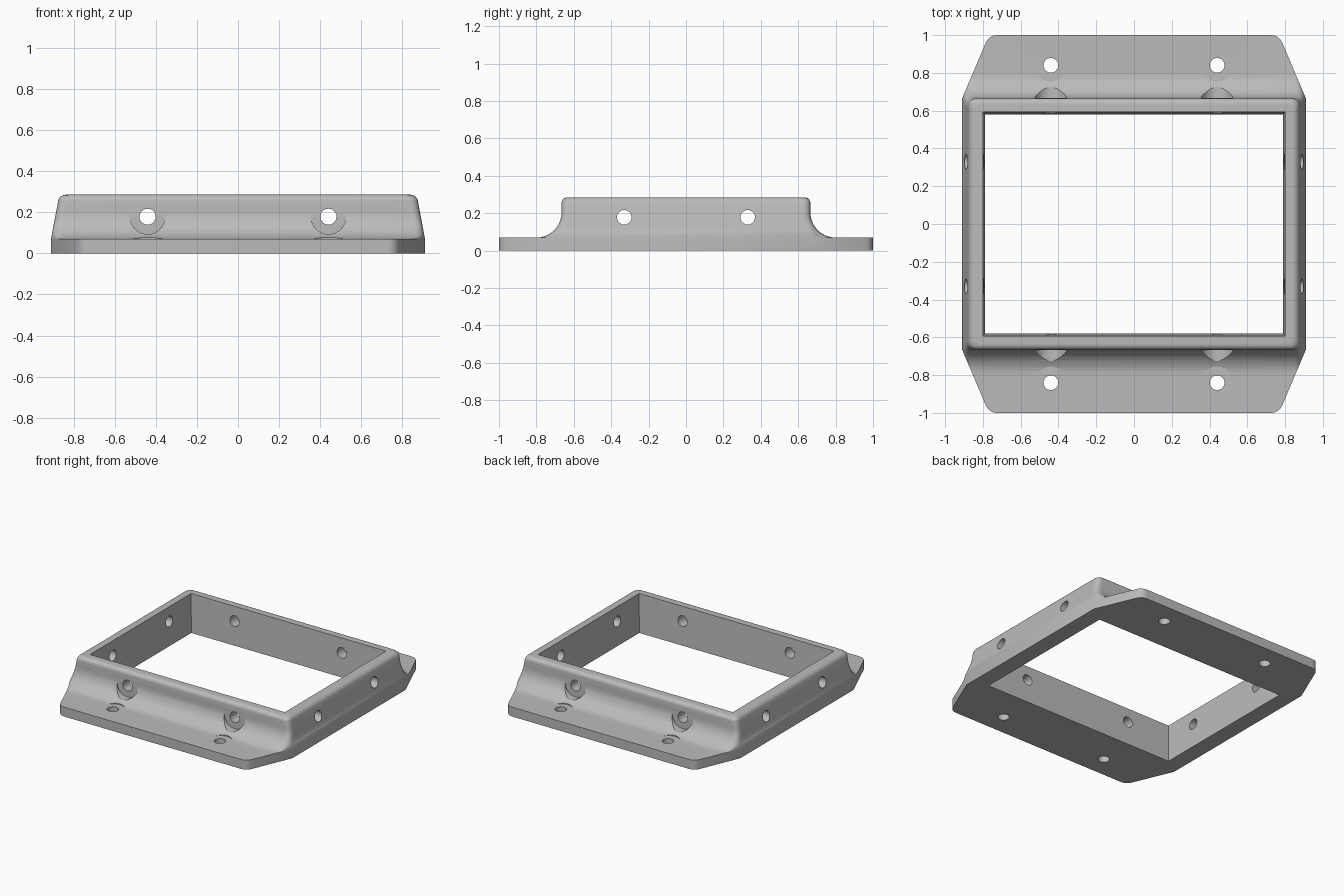
import bpy, bmesh, math
from mathutils import Vector

if "Cube" in bpy.data.objects:
    bpy.data.objects.remove(bpy.data.objects["Cube"])

FLANGE, TOP, WALL_Y, BASE_X = 0.07, 0.285, 0.665, 0.91
FILLET, ROUND, CORNER, SEG = 0.135, 0.03, 0.045, 6

grey = bpy.data.materials.new("plain grey")
grey.diffuse_color = (0.50, 0.50, 0.50, 1)
grey.use_nodes = True
grey.node_tree.nodes["Principled BSDF"].inputs["Base Color"].default_value = grey.diffuse_color


def make_object(name, bm):
    bmesh.ops.recalc_face_normals(bm, faces=bm.faces[:])
    mesh = bpy.data.meshes.new(name)
    bm.to_mesh(mesh)
    bm.free()
    mesh.materials.append(grey)
    obj = bpy.data.objects.new(name, mesh)
    bpy.context.collection.objects.link(obj)
    return obj


def loft(name, rings):
    """Skin a stack of equal-length point rings and cap both ends."""
    bm = bmesh.new()
    rows = [[bm.verts.new(p) for p in ring] for ring in rings]
    n = len(rows[0])
    for a, b in zip(rows, rows[1:]):
        for i in range(n):
            j = (i + 1) % n
            bm.faces.new((a[i], a[j], b[j], b[i]))
    bm.faces.new(rows[0][::-1])
    bm.faces.new(rows[-1])
    return make_object(name, bm)


def side_x(z):
    """Half width: upright flange edge, then leaning side wall."""
    return BASE_X - max(0, z - FLANGE) * 0.19


def outline(w, f, z):
    """Plan outline with angled flange ends and rounded corners."""
    slope = 0.14 / 0.33
    yc = min(WALL_Y + (BASE_X - w) / slope, f - CORNER)
    xc = min(w, BASE_X - slope * (f - WALL_Y))
    shoulder, corner = Vector((w, yc)), Vector((xc, f))
    edge = shoulder - corner
    a = corner + edge.normalized() * min(CORNER, edge.length * 0.98)
    b = corner - Vector((CORNER, 0))
    quarter = [shoulder]
    for i in range(SEG + 1):
        t = i / SEG
        quarter.append(a * (1 - t) ** 2 + corner * 2 * t * (1 - t) + b * t * t)
    pts = [(p.x, p.y) for p in quarter]
    pts += [(-x, y) for x, y in reversed(pts)]
    pts += [(-x, -y) for x, y in pts]
    return [(x, y, z) for x, y in pts]


# Levels of the body: flange, concave fillet, wall, rounded top edge
levels = [(BASE_X, 1.0, 0), (BASE_X, 1.0, FLANGE)]
for i in range(11):
    t = math.pi / 2 * i / 10
    z = FLANGE + FILLET * (1 - math.cos(t))
    levels.append((side_x(z), WALL_Y + FILLET * (1 - math.sin(t)), z))
for i in range(7):
    t = math.pi / 2 * i / 6
    inset = ROUND * (1 - math.cos(t))
    z = TOP - ROUND + ROUND * math.sin(t)
    levels.append((side_x(z) - inset, WALL_Y - inset, z))
body = loft("mounting_frame", [outline(*lv) for lv in levels])


def rect(x, y, z):
    return [(x, y, z), (-x, y, z), (-x, -y, z), (x, -y, z)]


def cylinder(name, radius, start, end):
    start, end = Vector(start), Vector(end)
    axis = end - start
    bm = bmesh.new()
    bmesh.ops.create_cone(bm, cap_ends=True, segments=32, radius1=radius,
                          radius2=radius, depth=axis.length)
    rot = axis.to_track_quat('Z', 'Y').to_matrix().to_4x4()
    bmesh.ops.transform(bm, matrix=rot, verts=bm.verts[:])
    bmesh.ops.translate(bm, vec=(start + end) / 2, verts=bm.verts[:])
    return make_object(name, bm)


# Slightly tapered central opening
cutters = [loft("opening_cutter", [rect(0.785, 0.575, -0.1),
                                   rect(0.803, 0.597, TOP + 0.1)])]
# Bolt holes and the spot faces cut into the fillets
HZ, R, SPOT = 0.178, 0.039, 0.085
for s in (-1, 1):
    x, y = 0.44 * s, 0.33 * s
    cutters.append(cylinder("wall_hole_cutter", R, (x, -1.2, HZ), (x, 1.2, HZ)))
    cutters.append(cylinder("side_hole_cutter", R, (-1.2, y, HZ), (1.2, y, HZ)))
    for e in (-1, 1):
        cutters.append(cylinder("flange_hole_cutter", R,
                                (x, 0.84 * e, -0.1), (x, 0.84 * e, 0.3)))
        cutters.append(cylinder("flange_spot_cutter", SPOT,
                                (x, 0.84 * e, FLANGE + 0.0005), (x, 0.84 * e, 0.3)))
        cutters.append(cylinder("wall_spot_cutter", SPOT,
                                (x, (WALL_Y + 0.001) * e, HZ), (x, 1.2 * e, HZ)))

bpy.context.view_layer.objects.active = body
body.select_set(True)
for cutter in cutters:
    mod = body.modifiers.new("cut", 'BOOLEAN')
    mod.operation, mod.solver, mod.object = 'DIFFERENCE', 'EXACT', cutter
    bpy.ops.object.modifier_apply(modifier=mod.name)
    bpy.data.objects.remove(cutter, do_unlink=True)

bpy.ops.object.shade_smooth_by_angle(angle=math.radians(30))
